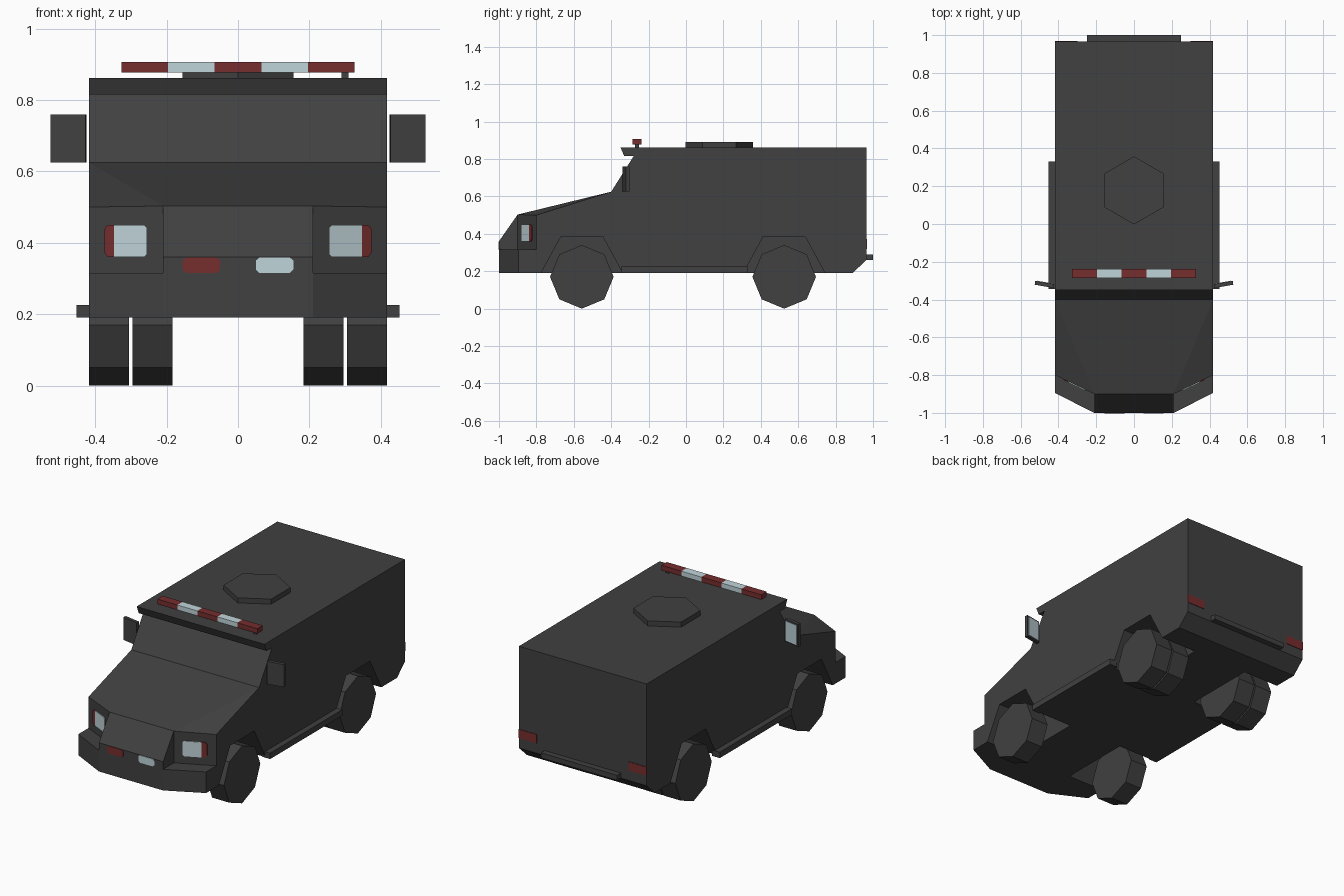
import bpy, bmesh, math
from mathutils import Matrix

if "Cube" in bpy.data.objects:
    bpy.data.objects.remove(bpy.data.objects["Cube"])


def material(name, rgb):
    m = bpy.data.materials.new(name)
    m.diffuse_color = (*rgb, 1)
    m.use_nodes = True
    m.node_tree.nodes["Principled BSDF"].inputs["Base Color"].default_value = m.diffuse_color
    return m


GREY = material("charcoal grey", (0.052, 0.052, 0.052))
RED = material("dark red", (0.18, 0.026, 0.027))
PALE = material("pale blue glass", (0.53, 0.66, 0.70))


def finish(name, bm, mat):
    bmesh.ops.recalc_face_normals(bm, faces=bm.faces)
    me = bpy.data.meshes.new(name)
    bm.to_mesh(me)
    bm.free()
    me.materials.append(mat)
    ob = bpy.data.objects.new(name, me)
    bpy.context.collection.objects.link(ob)
    return ob


def prism(name, outline, x0, x1, mat=GREY):
    """Extrude a (y, z) outline along x."""
    bm = bmesh.new()
    f = bm.faces.new([bm.verts.new((x0, y, z)) for y, z in outline])
    new = bmesh.ops.extrude_face_region(bm, geom=[f])["geom"]
    bmesh.ops.translate(bm, vec=(x1 - x0, 0, 0),
                        verts=[v for v in new if isinstance(v, bmesh.types.BMVert)])
    return finish(name, bm, mat)


def hull(name, pts, mat=GREY):
    bm = bmesh.new()
    for p in pts:
        bm.verts.new(p)
    bmesh.ops.convex_hull(bm, input=bm.verts)
    bmesh.ops.dissolve_limit(bm, angle_limit=0.01, verts=bm.verts, edges=bm.edges)
    return finish(name, bm, mat)


def box(name, x0, x1, y0, y1, z0, z1, mat=GREY):
    return hull(name, [(x, y, z) for x in (x0, x1) for y in (y0, y1) for z in (z0, z1)], mat)


def cylinder(name, sides, r, depth, matrix):
    bm = bmesh.new()
    bmesh.ops.create_cone(bm, cap_ends=True, segments=sides, radius1=r, radius2=r,
                          depth=depth, matrix=matrix)
    return finish(name, bm, GREY)


W = 0.418          # half width of the body
N = 0.21           # half width of the nose
AXLES = (-0.557, 0.525)

# Main body with windscreen slope and roof visor
body = prism("body", [(-0.80, 0.19), (-0.80, 0.50), (-0.40, 0.625), (-0.28, 0.815),
                      (-0.33, 0.815), (-0.35, 0.862), (0.965, 0.862), (0.965, 0.26),
                      (0.89, 0.19)], -W, W)

# Wheel arches cut out of the body
for yc in AXLES:
    for s in (-1, 1):
        cut = prism("arch_cutter", [(yc - 0.24, 0.15), (yc - 0.112, 0.385),
                                    (yc + 0.112, 0.385), (yc + 0.24, 0.15)], s * 0.18, s * 0.6)
        cut.hide_render = True
        mod = body.modifiers.new("arch", "BOOLEAN")
        mod.operation, mod.object, mod.solver = "DIFFERENCE", cut, "EXACT"
        bpy.context.view_layer.objects.active = body
        bpy.ops.object.modifier_apply(modifier=mod.name)
        bpy.data.objects.remove(cut)

# Hood with angled headlight panels, grille and bumper
both = (-1, 1)
hull("hood", [(s * x, y, z) for s in both for x, y, z in
              [(W, -0.80, 0.50), (N, -0.90, 0.503), (W, -0.40, 0.625),
               (W, -0.80, 0.315), (N, -0.90, 0.315)]])
prism("grille", [(-0.90, 0.503), (-1.0, 0.36), (-1.0, 0.19), (-0.80, 0.19), (-0.80, 0.503)], -N, N)
hull("bumper", [(s * x, y, z) for s in both for z in (0.19, 0.315)
                for x, y in [(W, -0.80), (W, -0.895), (N, -1.0)]])


# Headlights and side markers on the angled panels
def panel_points(s, outline):
    return [(s * x, -0.90 + (x - N) * 0.1 / (W - N) + d, z)
            for x, z in outline for d in (-0.005, 0.003)]


for s in both:
    hull("headlight", panel_points(s, [(0.255, 0.368), (0.262, 0.36), (0.348, 0.36),
                                       (0.348, 0.45), (0.262, 0.45), (0.255, 0.442)]), PALE)
    hull("marker_light", panel_points(s, [(0.348, 0.36), (0.365, 0.36), (0.374, 0.372),
                                          (0.374, 0.438), (0.365, 0.45), (0.348, 0.45)]), RED)

# Small lamps low on the grille
for s, mat in ((-1, RED), (1, PALE)):
    hull("grille_lamp", [(s * x, y, z) for y in (-1.003, -0.996) for x, z in
                         [(0.05, 0.325), (0.06, 0.315), (0.145, 0.315), (0.155, 0.325),
                          (0.155, 0.35), (0.145, 0.359), (0.06, 0.359), (0.05, 0.35)]], mat)

# Tail lights and rear step
for s in both:
    box("tail_light", s * 0.30, s * W, 0.962, 0.968, 0.32, 0.372, RED)
box("rear_step", -0.25, 0.25, 0.95, 1.0, 0.26, 0.29)

# Running boards
for s in both:
    box("running_board", s * 0.40, s * 0.452, -0.345, 0.33, 0.19, 0.225)

# Wheels: single in front, double at the rear
turn = Matrix.Rotation(math.pi / 2, 4, "Y")
for s in both:
    for name, x, y in (("front_wheel", 0.361, AXLES[0]), ("rear_outer_wheel", 0.361, AXLES[1]),
                       ("rear_inner_wheel", 0.24, AXLES[1])):
        cylinder(name, 8, 0.17, 0.112, Matrix.Translation((s * x, y, 0.17)) @ turn)

# Side mirrors with glass facing back
for s in both:
    for ob in (box("mirror", -0.05, 0.05, -0.01, 0.01, -0.067, 0.067),
               box("mirror_glass", -0.041, 0.041, 0.008, 0.013, -0.058, 0.058, PALE)):
        ob.location = (s * 0.475, -0.32, 0.692)
        ob.rotation_euler.z = s * 0.17

# Six-sided roof hatch
cylinder("roof_hatch", 6, 0.18, 0.04, Matrix.Translation((0, 0.178, 0.872)))

# Striped light bar on its post
for i in range(5):
    x = -0.327 + i * 0.1308
    box("light_bar", x, x + 0.1308, -0.287, -0.237, 0.877, 0.906, PALE if i % 2 else RED)
box("light_bar_post", 0.29, 0.31, -0.272, -0.252, 0.855, 0.88)
